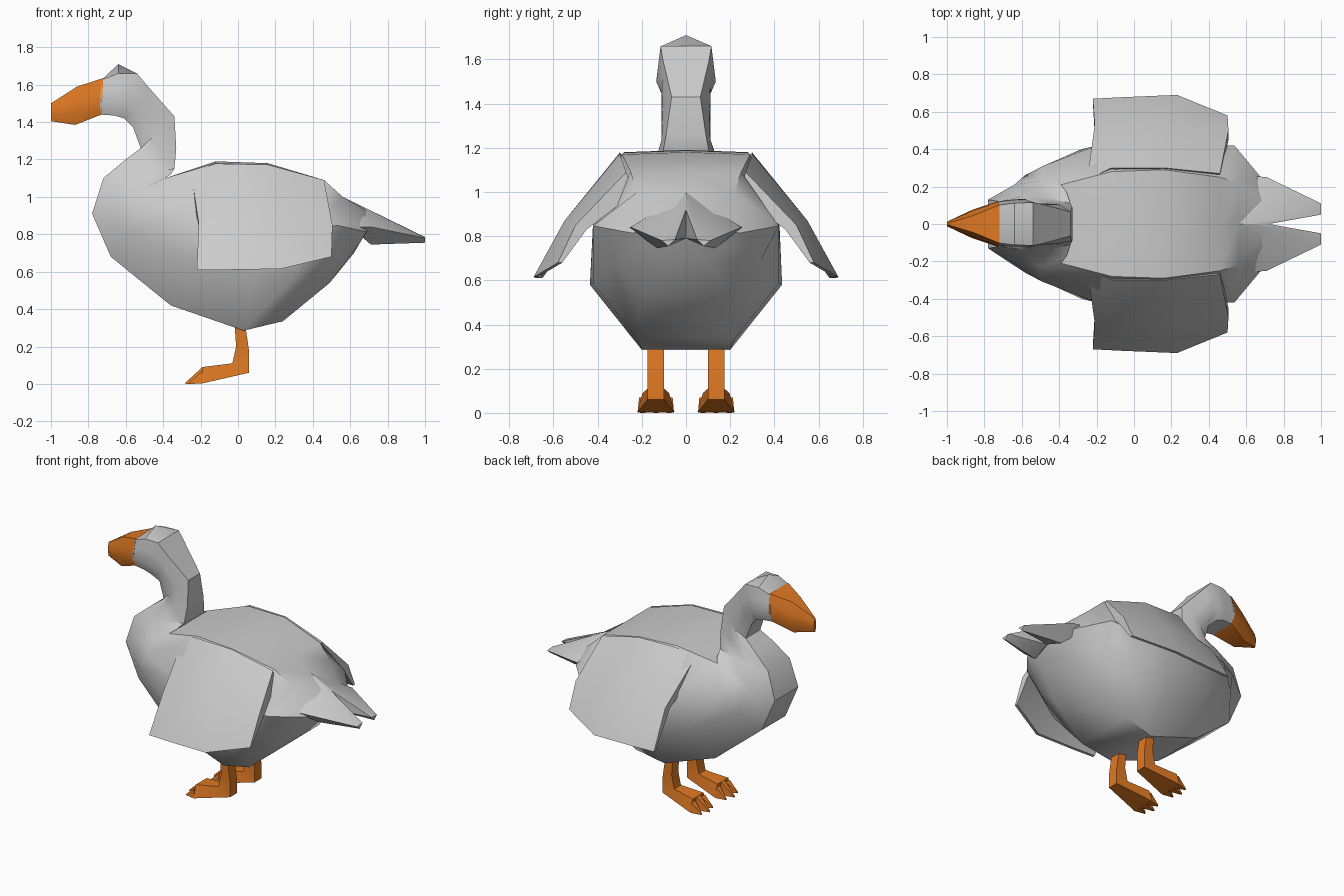
import bpy, bmesh, math
from mathutils import Vector

cube = bpy.data.objects.get("Cube")
if cube:
    bpy.data.objects.remove(cube, do_unlink=True)


def material(name, rgb):
    m = bpy.data.materials.new(name)
    m.use_nodes = True
    m.diffuse_color = (*rgb, 1)
    m.node_tree.nodes["Principled BSDF"].inputs["Base Color"].default_value = (*rgb, 1)
    return m


GREY = material("pale_grey_feathers", (0.6, 0.6, 0.6))
ORANGE = material("orange_skin", (0.74, 0.19, 0.017))


def finish(name, bm, mat, angle):
    bmesh.ops.recalc_face_normals(bm, faces=bm.faces)
    mesh = bpy.data.meshes.new(name)
    bm.to_mesh(mesh)
    bm.free()
    mesh.materials.append(mat)
    obj = bpy.data.objects.new(name, mesh)
    bpy.context.collection.objects.link(obj)
    bpy.ops.object.select_all(action="DESELECT")
    bpy.context.view_layer.objects.active = obj
    obj.select_set(True)
    bpy.ops.object.shade_smooth_by_angle(angle=math.radians(angle))
    return obj


def skin(name, rings, mat, angle=38):
    """Join rings of points into a closed solid."""
    bm = bmesh.new()
    loops = [[bm.verts.new(p) for p in ring] for ring in rings]
    n = len(loops[0])
    for a, b in zip(loops, loops[1:]):
        for i in range(n):
            j = (i + 1) % n
            bm.faces.new((a[i], a[j], b[j], b[i]))
    bm.faces.new(loops[0])
    bm.faces.new(loops[-1])
    return finish(name, bm, mat, angle)


def section(ux, uz, lx, lz, widths, ridge=0, cy=0):
    """Mirrored ring from an upper to a lower profile point."""
    up, low = Vector((ux, cy, uz)), Vector((lx, cy, lz))
    last = len(widths) - 1
    half = [(up.lerp(low, i / last), w) for i, w in enumerate(widths)]
    left = [p + Vector((0, w, 0)) for p, w in half]
    right = [p - Vector((0, w, 0)) for p, w in reversed(half)]
    return [up + Vector((0, 0, ridge))] + left + right


# Head, neck and body in one continuous skin
skin("body_neck_and_head", [section(*r) for r in (
    (-.73, 1.625, -.74, 1.44, (.10, .115, .12, .09)),
    (-.64, 1.66, -.66, 1.435, (.112, .12, .13, .10), .05),
    (-.54, 1.66, -.61, 1.42, (.115, .125, .135, .10)),
    (-.49, 1.60, -.56, 1.37, (.105, .11, .11, .07)),
    (-.34, 1.43, -.52, 1.26, (.065, .105, .11, .08)),
    (-.33, 1.26, -.60, 1.20, (.09, .11, .11, .10)),
    (-.34, 1.15, -.72, 1.10, (.11, .14, .15, .12)),
    (-.36, 1.12, -.78, .91, (.17, .23, .21, .13)),
    (-.39, 1.10, -.68, .68, (.21, .31, .26, .13)),
    (-.12, 1.18, -.36, .42, (.28, .42, .40, .19), .01),
    (.16, 1.17, .03, .285, (.29, .42, .435, .20), .01),
    (.46, 1.09, .24, .335, (.25, .42, .42, .22)),
    (.56, 1.0, .49, .54, (.22, .42, .34, .20)),
    (.72, .87, .62, .70, (.10, .24, .17, .08), .04),
)], GREY)

# Beak
skin("beak", [section(*r) for r in (
    (-.72, 1.635, -.73, 1.44, (.102, .117, .122, .092)),
    (-.86, 1.59, -.87, 1.385, (.045, .07, .075, .05)),
    (-1, 1.50, -1, 1.405, (.003, .012, .012, .005)),
)], ORANGE)


def wing_rib(s, xs, root, mid, tip):
    """Wedge-shaped rib, thick at the shoulder and thin at the tip."""
    (xr, xm, xt), t = xs, .05
    return [(xr, s * root[0], root[1]), (xm, s * mid[0], mid[1]),
            (xt, s * tip[0], tip[1]), (xt, s * (tip[0] - .02), tip[1]),
            (xm, s * (mid[0] - t), mid[1] - .02),
            (xr, s * (root[0] - .03), root[1] - .1)]


def tail_feather(s):
    bm = bmesh.new()
    for x, y, z in ((.56, 0, 1.0), (.72, 0, .92), (.60, .26, .84), (.71, .25, .84),
                    (.71, .13, .745), (.72, 0, .79), (1, .11, .78),
                    (1, .05, .785), (1, .08, .755)):
        bm.verts.new((x, s * y, z))
    hull = bmesh.ops.convex_hull(bm, input=bm.verts)
    bmesh.ops.delete(bm, geom=list(set(hull["geom_interior"])), context="VERTS")
    finish("tail_feather_" + side, bm, GREY, 30)


for side, s in (("right", 1), ("left", -1)):
    # Wing folded outward and down
    skin("wing_" + side, [wing_rib(s, *r) for r in (
        ((-.25, -.21, -.22), (.24, 1.13), (.53, .86), (.67, .61)),
        ((-.12, -.08, -.06), (.30, 1.178), (.54, .88), (.678, .61)),
        ((.16, .20, .23), (.30, 1.172), (.55, .87), (.69, .615)),
        ((.46, .505, .50), (.27, 1.09), (.50, .85), (.58, .68)),
    )], GREY)
    tail_feather(s)

    # Shank bending into a flared foot
    cy = s * .1365
    skin("leg_" + side, [section(*r, 0, cy) for r in (
        (-.02, .34, .035, .34, (.037, .037)),
        (-.01, .20, .06, .17, (.037, .037)),
        (-.03, .11, .06, .06, (.037, .037)),
        (-.19, .09, -.19, .003, (.06, .084)),
    )], ORANGE, 20)

    # Three pointed toes
    for k, name in enumerate(("inner", "middle", "outer"), -1):
        skin(f"{name}_toe_{side}", [
            section(-.19, .09 - .02 * abs(k), -.19, .002, (.022, .028), 0, cy + k * .054),
            section(-.28 + .02 * abs(k), .008, -.28 + .02 * abs(k), 0,
                    (.004, .004), 0, cy + k * .062),
        ], ORANGE, 20)
